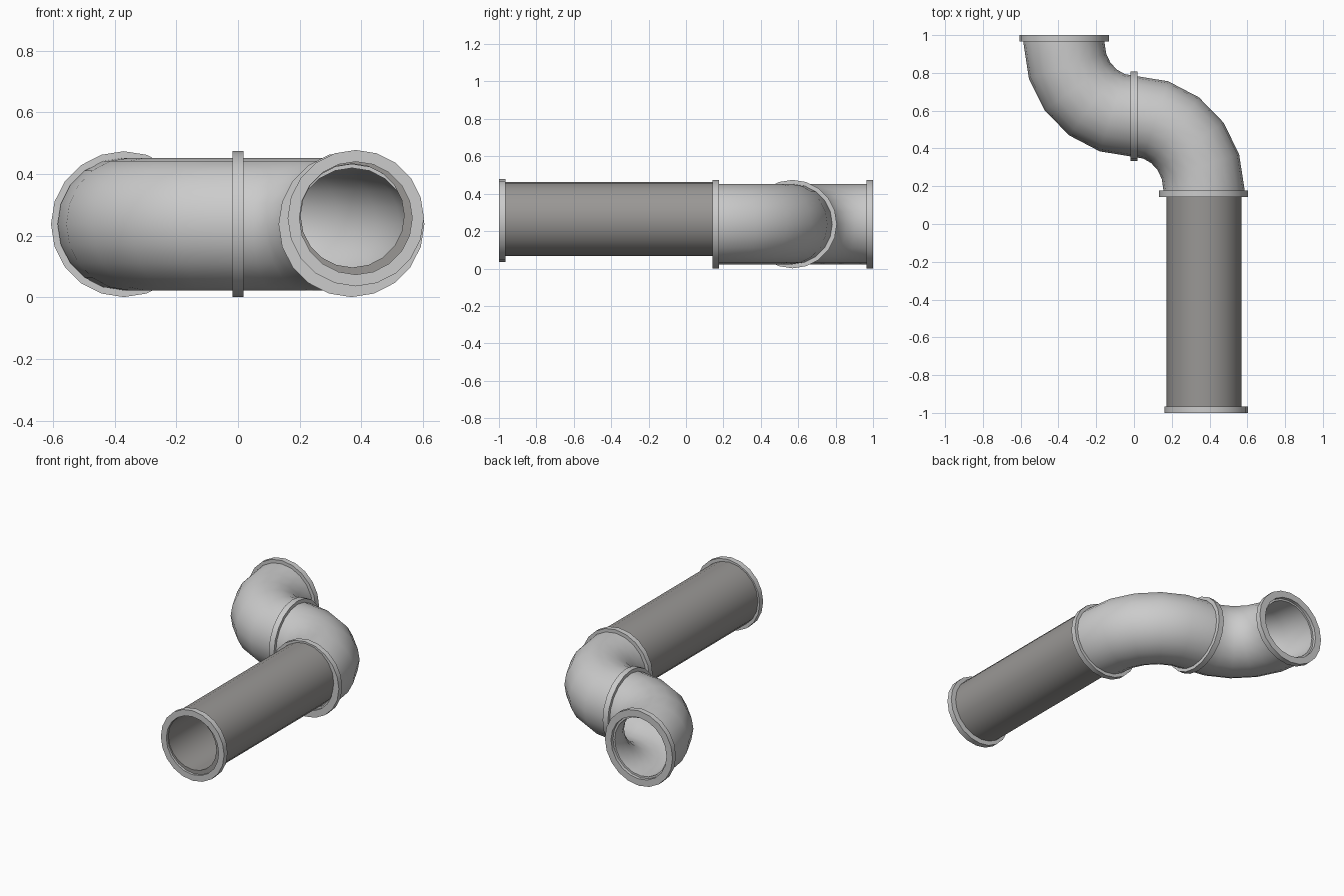
import bpy, bmesh
from math import sin, cos, pi, radians
from mathutils import Vector

if "Cube" in bpy.data.objects:
    bpy.data.objects.remove(bpy.data.objects["Cube"])

SIDES = 20


def tube(name, sections, r_out, r_in, mat=None):
    """Hollow tube through sections (x, y, z, heading of the ring's flat axis)."""
    bm = bmesh.new()
    shells = []
    for r in (r_out, r_in):
        rings = []
        for x, y, z, a in sections:
            radial = Vector((cos(a), sin(a), 0))
            ring = []
            for i in range(SIDES):
                t = 2 * pi * i / SIDES
                p = Vector((x, y, z)) + radial * (r * cos(t)) + Vector((0, 0, r * sin(t)))
                ring.append(bm.verts.new(p))
            rings.append(ring)
        shells.append(rings)

    def bridge(a, b):
        for i in range(SIDES):
            j = (i + 1) % SIDES
            bm.faces.new((a[i], a[j], b[j], b[i]))

    for rings in shells:
        for a, b in zip(rings, rings[1:]):
            bridge(a, b)
    for end in (0, -1):
        bridge(shells[0][end], shells[1][end])
    bmesh.ops.recalc_face_normals(bm, faces=bm.faces)
    mesh = bpy.data.meshes.new(name)
    bm.to_mesh(mesh)
    bm.free()
    ob = bpy.data.objects.new(name, mesh)
    bpy.context.collection.objects.link(ob)
    if mat:
        mesh.materials.append(mat)
    bpy.ops.object.select_all(action='DESELECT')
    ob.select_set(True)
    bpy.context.view_layer.objects.active = ob
    bpy.ops.object.shade_smooth_by_angle(angle=radians(35))
    return ob


def elbow(name, cy, turn):
    """Quarter bend; turn = 1 curves front-right, -1 is the same bend rotated 180 degrees."""
    path = [(turn * 0.37, cy - turn * 0.025, 0.2375, 0)]
    for i in range(6):
        a = radians(18 * i)
        path.append((turn * 0.37 * cos(a), cy + turn * 0.385 * sin(a), 0.2375, a))
    tube(name, path, 0.215, 0.182)


dark = bpy.data.materials.new("dark_grey")
dark.diffuse_color = (0.32, 0.31, 0.30, 1)
dark.use_nodes = True
dark.node_tree.nodes["Principled BSDF"].inputs["Base Color"].default_value = dark.diffuse_color

# Straight dark pipe and its front collar
tube("straight_pipe", [(0.371, -0.985, 0.265, 0), (0.371, 0.16, 0.265, 0)], 0.198, 0.168, dark)
tube("front_collar", [(0.382, -1.0, 0.257, 0), (0.382, -0.965, 0.257, 0)], 0.221, 0.183)

# Two elbows forming the S bend
elbow("front_elbow", 0.185, 1)
elbow("back_elbow", 0.955, -1)

# Collars at the elbow ends
tube("pipe_joint_collar", [(0.368, 0.143, 0.2375, 0), (0.368, 0.177, 0.2375, 0)], 0.2365, 0.194)
tube("middle_collar", [(0.018, 0.57, 0.2375, pi / 2), (-0.018, 0.57, 0.2375, pi / 2)], 0.2365, 0.194)
tube("back_collar", [(-0.37, 0.966, 0.2375, 0), (-0.37, 1.0, 0.2375, 0)], 0.2365, 0.194)
